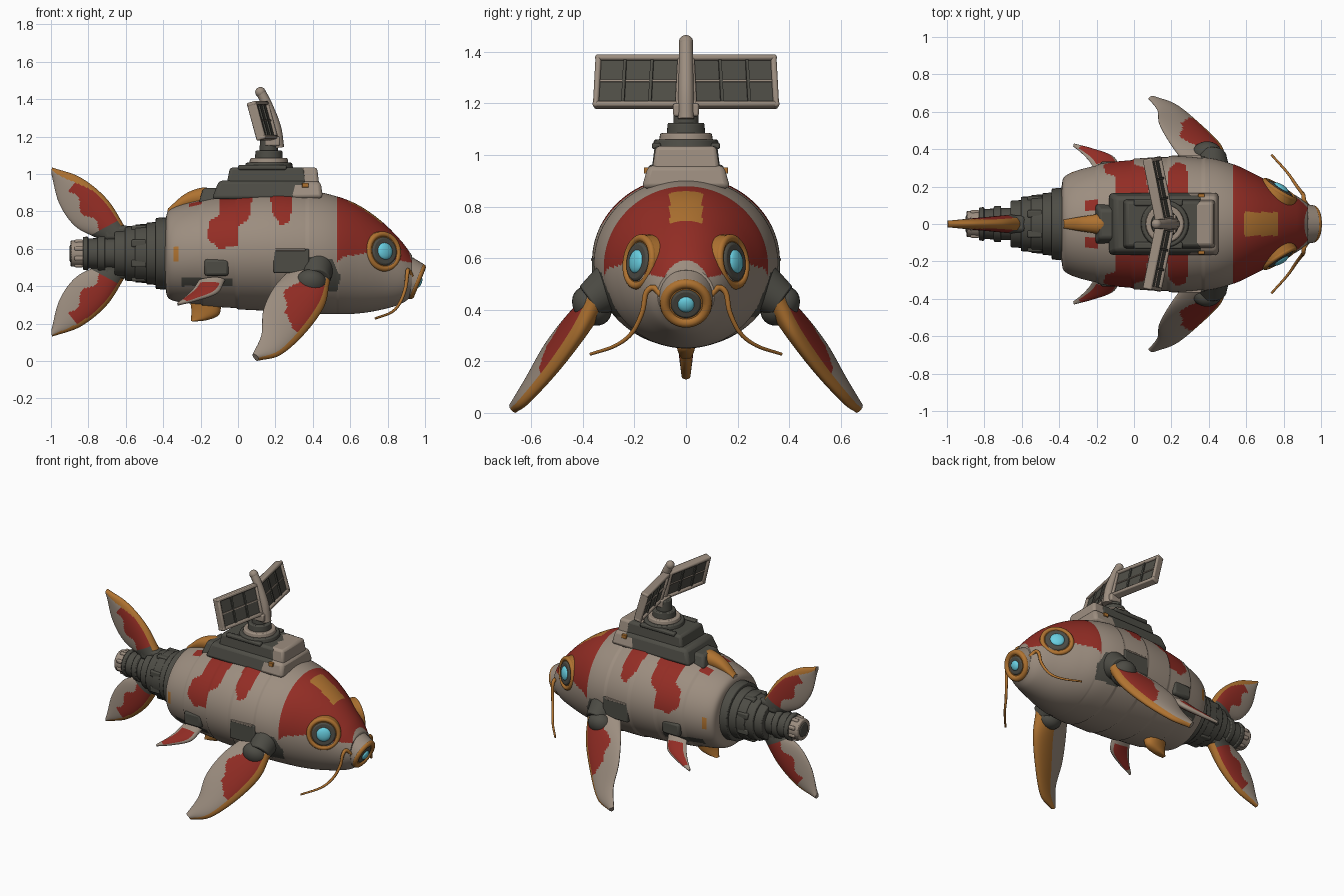
import bpy, bmesh, math
from mathutils import Vector, Matrix

if "Cube" in bpy.data.objects:
    bpy.data.objects.remove(bpy.data.objects["Cube"], do_unlink=True)


def material(name, r, g, b):
    m = bpy.data.materials.new(name)
    m.use_nodes = True
    m.diffuse_color = (r, g, b, 1)
    m.node_tree.nodes["Principled BSDF"].inputs["Base Color"].default_value = (r, g, b, 1)
    return m


MATS = [material("warm_grey", .335, .27, .215), material("red_paint", .29, .026, .018),
        material("orange_trim", .43, .17, .03), material("dark_metal", .075, .073, .06),
        material("cyan_light", .14, .62, .75)]
GREY, RED, ORANGE, DARK, CYAN = range(5)


def make(name, bm, mat=GREY, rule=None, bevel=0):
    # Turn a bmesh into a shaded object, coloured whole or by a rule on face centres
    bmesh.ops.recalc_face_normals(bm, faces=bm.faces)
    me = bpy.data.meshes.new(name)
    bm.to_mesh(me)
    bm.free()
    for m in (MATS if rule else [MATS[mat]]):
        me.materials.append(m)
    if rule:
        for p in me.polygons:
            p.material_index = rule(p.center)
    ob = bpy.data.objects.new(name, me)
    bpy.context.collection.objects.link(ob)
    bpy.ops.object.select_all(action='DESELECT')
    ob.select_set(True)
    bpy.context.view_layer.objects.active = ob
    bpy.ops.object.shade_smooth_by_angle(angle=math.radians(40))
    if bevel:
        b = ob.modifiers.new("soft_edges", 'BEVEL')
        b.width, b.segments = bevel, 2
    return ob


def spline(pts, n):
    # Smooth resampling through control points
    p = [Vector(q) for q in pts]
    p = [2 * p[0] - p[1]] + p + [2 * p[-1] - p[-2]]
    out = []
    for k in range(n + 1):
        u = k / n * (len(p) - 3)
        i = min(int(u), len(p) - 4)
        t = u - i
        a, b, c, d = p[i:i + 4]
        out.append(.5 * (2 * b + (c - a) * t + (2 * a - 5 * b + 4 * c - d) * t**2
                         + (3 * b - a - 3 * c + d) * t**3))
    return out


def turn(n):
    return [i * math.tau / n for i in range(n)]


def loft(name, rings, mat=GREY, rule=None):
    bm = bmesh.new()
    vs = [[bm.verts.new(v) for v in r] for r in rings]
    n = len(vs[0])
    for a, b in zip(vs, vs[1:]):
        for j in range(n):
            bm.faces.new((a[j], a[(j + 1) % n], b[(j + 1) % n], b[j]))
    bm.faces.new(vs[0])
    bm.faces.new(vs[-1])
    return make(name, bm, mat, rule)


def box(name, loc, size, mat, taper=1, frame=Matrix(), bevel=.008):
    bm = bmesh.new()
    bmesh.ops.create_cube(bm, size=1)
    for v in bm.verts:
        if v.co.z > 0:
            v.co.xy *= taper
        v.co = frame @ (Vector(loc) + v.co * Vector(size) if isinstance(v.co * Vector(size), Vector)
                        else Vector(loc) + Matrix.Diagonal(size) @ v.co)
    return make(name, bm, mat, bevel=bevel)


def aimed(loc, axis):
    return Matrix.Translation(loc) @ Vector(axis).to_track_quat('Z', 'Y').to_matrix().to_4x4()


def cyl(name, loc, axis, r1, r2, depth, mat):
    bm = bmesh.new()
    bmesh.ops.create_cone(bm, cap_ends=True, segments=32, radius1=r1, radius2=r2,
                          depth=depth, matrix=aimed(loc, axis))
    return make(name, bm, mat, bevel=.006)


def dome(name, loc, axis, r, flat, mat):
    bm = bmesh.new()
    bmesh.ops.create_uvsphere(bm, u_segments=24, v_segments=14, radius=r,
                              matrix=aimed(loc, axis) @ Matrix.Diagonal((1, 1, flat, 1)))
    return make(name, bm, mat)


def torus(name, loc, axis, R, r, mat):
    M = aimed(loc, axis)
    loft(name, [[M @ Vector(((R + r * math.cos(b)) * math.cos(a), (R + r * math.cos(b)) * math.sin(a),
                             r * math.sin(b))) for b in turn(12)] for a in turn(40) + [0]], mat)


def tube(name, pts, r0, r1, mat):
    path = spline(pts, 30)
    rings = []
    for i, p in enumerate(path):
        q = (path[min(i + 1, 30)] - path[max(i - 1, 0)]).to_track_quat('Z', 'X')
        r = r0 + (r1 - r0) * i / 30
        rings.append([p + q @ Vector((r * math.cos(a), r * math.sin(a), 0)) for a in turn(12)])
    return loft(name, rings, mat)


def inside(x, z, poly):
    hit = False
    for (x1, z1), (x2, z2) in zip(poly, poly[1:] + poly[:1]):
        if (z1 > z) != (z2 > z) and x < x1 + (z - z1) * (x2 - x1) / (z2 - z1):
            hit = not hit
    return hit


# Armoured body: x, top, bottom, half width
SECTIONS = [(-.39, .74, .40, .19), (-.36, .81, .33, .26), (-.2, .865, .30, .315), (0, .90, .28, .345),
            (.2, .915, .265, .36), (.4, .905, .255, .35), (.53, .88, .25, .32), (.65, .83, .255, .265),
            (.77, .745, .275, .202), (.87, .645, .305, .15), (.93, .565, .345, .11)]
SEAMS = (-.4, -.2, 0, .19, .37, .53, 2)
HEAD = [(.53, .95), (.53, .53), (.57, .56), (.68, .575), (.76, .55), (.85, .54), (.93, .525), (.88, .7), (.7, .95)]
STRIPES = [[(-.09, .91), (.08, .92), (.06, .76), (0, .72), (0, .62), (-.1, .6), (-.17, .66), (-.15, .75), (-.1, .78)],
           [(.17, .93), (.3, .93), (.28, .75), (.23, .72), (.18, .8)]]
DARK_AREAS = [[(-.3, .4), (-.03, .4), (-.03, .44), (-.3, .45)], [(.36, .37), (.53, .37), (.55, .45), (.5, .55), (.36, .55)]]


def body_colour(c):
    x, z = c.x, c.z
    if .59 < x < .77 and abs(c.y) < .063 and z > .7 or -.345 < x < -.315 and .53 < z < .61:
        return ORANGE
    if any(inside(x, z, s) for s in STRIPES + [HEAD]) or -.26 < x < -.19 and .07 < abs(c.y) < .13 and z > .7:
        return RED
    return DARK if any(inside(x, z, s) for s in DARK_AREAS) else GREY


rings = []
for x, top, bot, w in spline(SECTIONS, 210):
    start = max(s for s in SEAMS if s <= max(x, -.4))
    k = 1.012 - .1 * min(x - start, .2) if x < .53 else 1
    ry, rz = w * k, (top - bot) / 2 * k
    rings.append([Vector((x, ry * math.cos(a), (top + bot) / 2 + rz * math.sin(a))) for a in turn(160)])
loft("armoured_body", rings, rule=body_colour)

# Tail segments and thruster: x, radius, length, colour
for i, (x, r, d, m) in enumerate([(-.39, .19, .10, DARK), (-.45, .165, .08, DARK), (-.50, .155, .10, DARK),
                                  (-.575, .145, .06, DARK), (-.62, .125, .08, DARK), (-.68, .085, .12, DARK),
                                  (-.73, .095, .04, DARK), (-.78, .08, .08, DARK), (-.815, .088, .03, DARK),
                                  (-.86, .07, .07, GREY)]):
    cyl(f"tail_segment_{i + 1}", (x, 0, .575), (-1, 0, 0), r * 1.03, r, d, m)
cyl("thruster_core", (-.89, 0, .575), (-1, 0, 0), .05, .045, .02, DARK)
for i, a in enumerate(turn(8)):
    c, s = math.cos(a + .39), math.sin(a + .39)
    box(f"tail_block_{i + 1}", (-.53, .14 * c, .575 + .14 * s), (.08, .04, .04), DARK)
    box(f"thruster_block_{i + 1}", (-.85, .067 * c, .575 + .067 * s), (.05, .025, .025), GREY)


def fin(name, lead, trail, thick, place, normal, colour):
    # Lens-section fin between a leading and a trailing edge; colour(span, chord, upper)
    n, m = 60, 72
    L, T = (spline([place(*p) for p in e], n) for e in (lead, trail))
    N = Vector(normal).normalized()
    rings = []
    for i, (a, b) in enumerate(zip(L, T)):
        h = thick * (1 - .65 * i / n)
        rings.append([a.lerp(b, .5 - .5 * math.cos(t)) + N * h * math.sin(t) * (1.15 + .3 * math.cos(t))
                      for t in turn(m)])
    ob = loft(name, rings, rule=lambda c: GREY)
    for k, p in enumerate(ob.data.polygons):
        if k < n * m:
            t = (k % m + .5) * math.tau / m
            p.material_index = colour((k // m) / n, .5 - .5 * math.cos(t), t < math.pi)


def flipper_colour(s, c, upper):
    if c < (.12 if upper else .45):
        return ORANGE
    return RED if upper and .06 < s < .54 and c < .68 - .1 * math.sin(s * 18) and s + c * .3 < .62 else GREY


def tail_colour(s, c, tip):
    if c < .08 + tip * max(0, s - .45):
        return ORANGE
    if s < .1:
        return DARK
    return RED if s < .68 and c < .62 + .08 * math.sin(s * 20) - .4 * max(0, s - .35) else GREY


def pelvic_colour(s, c, upper):
    return RED if .12 < c < .85 and .12 < s < .82 else GREY


for s, side in ((1, "left"), (-1, "right")):
    # Paired fins; the third number bows the flipper outward
    fin(side + "_pectoral_fin",
        [(.49, .42, 0), (.46, .29, -.035), (.36, .15, -.045), (.23, .035, -.03), (.11, .005, -.01)],
        [(.27, .48, .02), (.19, .39, .06), (.135, .27, .065), (.125, .14, .035), (.078, .035, .015)], .043,
        lambda x, z, d: Vector((x, s * (.33 + (.45 - z) * .79 + d), z)), (.35, s, .79), flipper_colour)
    fin(side + "_pelvic_fin", [(-.07, .43), (-.11, .365), (-.22, .325), (-.32, .30)],
        [(-.21, .43), (-.24, .385), (-.28, .345), (-.325, .31)], .022,
        lambda x, z: Vector((x, s * (.29 + (.43 - z) * 1.05), z)), (0, s, 1), pelvic_colour)
    # Shoulder joint
    cyl(side + "_shoulder", (.42, s * .32, .47), (.05, s, -.7), .1, .07, .13, DARK)
    dome(side + "_shoulder_ball", (.39, s * .365, .415), (0, s, -1), .085, .8, DARK)
    box(side + "_shoulder_plate", (.285, s * .342, .535), (.19, .045, .13), DARK)
    box(side + "_shoulder_trim", (.28, s * .35, .595), (.16, .035, .012), GREY, bevel=.003)
    box(side + "_hip_plate", (-.115, s * .315, .5), (.13, .04, .09), DARK, bevel=.015)
    # Eye
    n = Vector((.53, s * .84, .12)).normalized()
    p = Vector((.775, s * .176, .585))
    cyl(side + "_eye_mount", p - n * .012, n, .112, .106, .05, ORANGE)
    torus(side + "_eye_rim", p + n * .006, n, .093, .015, ORANGE)
    cyl(side + "_eye_socket", p + n * .014, n, .08, .072, .016, DARK)
    dome(side + "_eye_lens", p + n * .02, n, .046, .4, CYAN)
    # Whisker
    tube(side + "_whisker", [(.93, s * .09, .45), (.91, s * .125, .485), (.905, s * .155, .465), (.895, s * .17, .39),
                             (.865, s * .21, .31), (.82, s * .275, .26), (.735, s * .37, .228)], .013, .006, ORANGE)

# Tail fins, dorsal and anal fins
for name, place, tip in (("upper", lambda x, z: Vector((x, 0, z)), .6),
                         ("lower", lambda x, z: Vector((x, 0, 1.165 - z)), .2)):
    fin(name + "_tail_fin", [(-.6, .71), (-.7, .865), (-.84, .98), (-.995, 1.035)],
        [(-.75, .655), (-.87, .72), (-.955, .84), (-.998, 1.0)], .042, place, (0, 1, 0),
        lambda s, c, upper: tail_colour(s, c, tip))
    box(name + "_tail_root", place(-.65, .685), (.14, .09, .08), DARK, bevel=.02)
flat = lambda x, z: Vector((x, 0, z))
fin("dorsal_fin", [(-.12, .9), (-.18, .928), (-.28, .895), (-.375, .815)],
    [(-.18, .82), (-.25, .81), (-.32, .79), (-.38, .77)], .055, flat, (0, 1, 0), lambda *a: ORANGE)
fin("anal_fin", [(-.09, .32), (-.1, .25), (-.16, .22), (-.24, .21)],
    [(-.26, .34), (-.25, .28), (-.25, .24), (-.25, .215)], .04, flat, (0, 1, 0), lambda *a: ORANGE)

# Mouth
n = Vector((.92, 0, -.38)).normalized()
p = Vector((.95, 0, .427))
cyl("muzzle", p - n * .03, n, .112, .1, .075, GREY)
torus("mouth_lip", p + n * .005, n, .082, .019, ORANGE)
cyl("mouth_ring", p + n * .003, n, .085, .085, .016, ORANGE)
cyl("mouth_socket", p + n * .01, n, .062, .057, .016, DARK)
dome("mouth_light", p + n * .018, n, .032, .5, CYAN)

# Saddle on the back
box("saddle_skirt", (.13, 0, .915), (.54, .34, .1), DARK, .86, bevel=.02)
box("saddle_tail_wedge", (-.13, 0, .885), (.16, .22, .08), DARK, .7, bevel=.015)
box("saddle_core", (.155, 0, .98), (.44, .27, .11), DARK, .9, bevel=.015)
box("saddle_front_skirt", (.365, 0, .915), (.18, .345, .09), GREY, .85, bevel=.02)
box("saddle_front_plate", (.335, 0, .985), (.2, .265, .1), GREY, .88, bevel=.015)
for s, side in ((1, "left"), (-1, "right")):
    box(side + "_saddle_rail", (.13, s * .115, 1.035), (.26, .035, .025), DARK)
    box(side + "_saddle_marker", (.36, s * .15, .94), (.035, .025, .025), ORANGE, bevel=.003)

# Turret and mast
for i, (z, r, d, m) in enumerate([(1.045, .13, .03, DARK), (1.07, .105, .03, GREY),
                                  (1.10, .075, .05, DARK), (1.15, .05, .09, DARK)]):
    cyl(f"turret_{i + 1}", (.165, 0, z), (0, 0, 1), r, r * .95, d, m)
box("mast_yoke", (.185, 0, 1.175), (.08, .1, .05), GREY)
tube("mast", [(.215, 0, 1.14), (.2, 0, 1.25), (.155, 0, 1.37), (.12, 0, 1.44)], .032, .026, GREY)
dome("mast_tip", (.12, 0, 1.437), (-.4, 0, 1), .028, 1, GREY)

# Swept panels: backing sheet, frame and grid bars
for s, side in ((1, "left"), (-1, "right")):
    F = Matrix.Translation((.2, 0, 1.17)) @ Matrix.Rotation(s * .2, 4, 'Z') @ Matrix.Rotation(-.27, 4, 'Y')
    box(side + "_panel_sheet", (0, s * .195, .115), (.022, .33, .19), DARK, frame=F, bevel=0)
    for nm, z in (("bottom", .025), ("top", .212)):
        box(f"{side}_panel_{nm}_rail", (0, s * .195, z), (.052, .345, .022), GREY, frame=F)
    for nm, y in (("inner", .03), ("outer", .355)):
        box(f"{side}_panel_{nm}_rail", (0, s * y, .118), (.052, .022, .21), GREY, frame=F)
    for k in (1, 2):
        box(f"{side}_panel_bar_{k}", (0, s * (.035 + .107 * k), .118), (.04, .012, .18), DARK, frame=F, bevel=0)
    box(side + "_panel_cross_bar", (0, s * .195, .118), (.034, .32, .008), GREY, frame=F, bevel=0)
